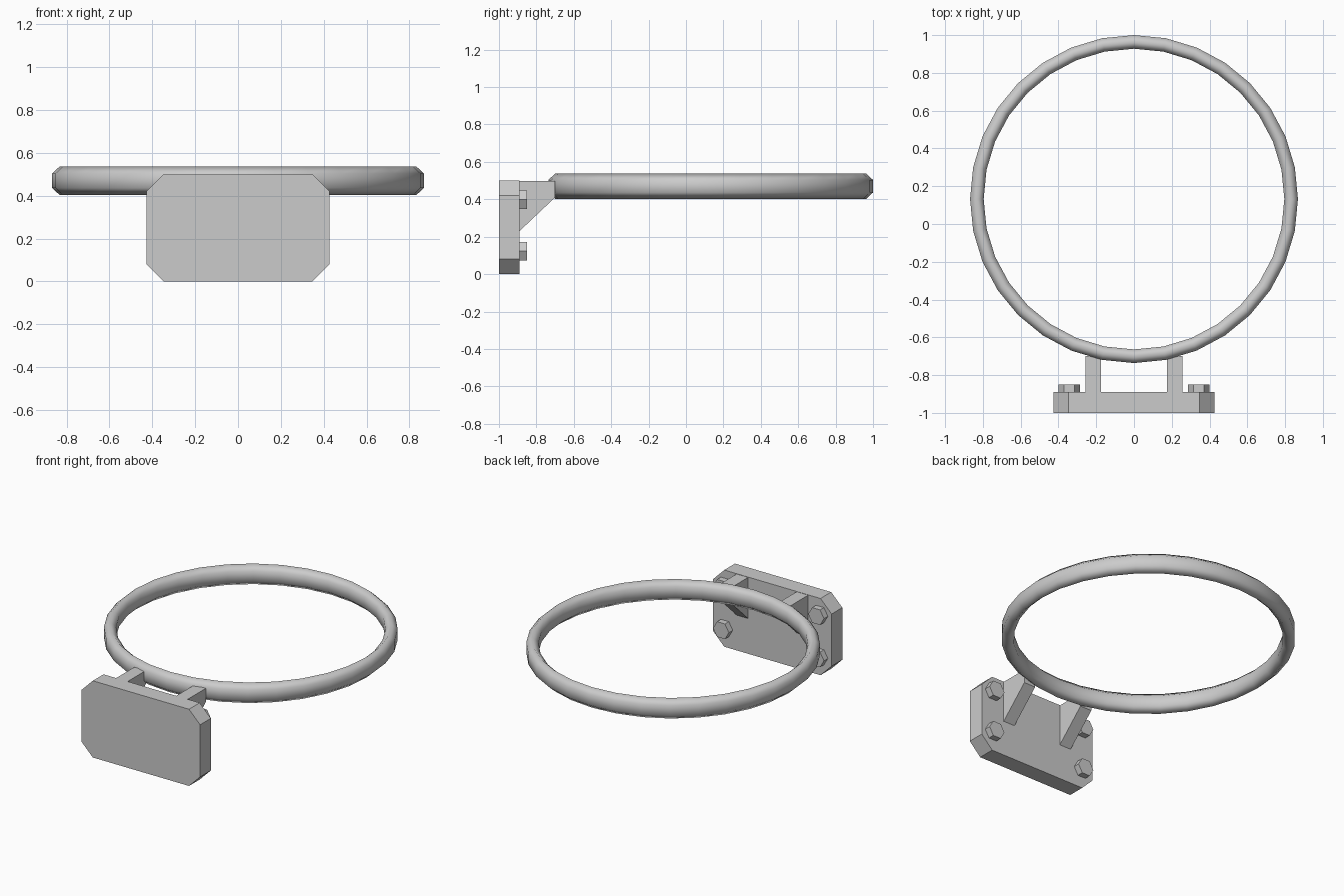
import bpy, bmesh, math
from mathutils import Matrix

if "Cube" in bpy.data.objects:
    bpy.data.objects.remove(bpy.data.objects["Cube"], do_unlink=True)

GREY = (0.6, 0.6, 0.6, 1)
metal = bpy.data.materials.new("grey metal")
metal.use_nodes = True
metal.diffuse_color = GREY
metal.node_tree.nodes["Principled BSDF"].inputs["Base Color"].default_value = GREY


def make(name, bm, smooth=False):
    bmesh.ops.recalc_face_normals(bm, faces=bm.faces)
    for f in bm.faces:
        f.smooth = smooth
    mesh = bpy.data.meshes.new(name)
    bm.to_mesh(mesh)
    bm.free()
    mesh.materials.append(metal)
    obj = bpy.data.objects.new(name, mesh)
    bpy.context.collection.objects.link(obj)
    return obj


def prism(name, outline, offset):
    """Extrude a flat outline of 3D points along an offset."""
    bm = bmesh.new()
    face = bm.faces.new([bm.verts.new(p) for p in outline])
    ext = bmesh.ops.extrude_face_region(bm, geom=[face])
    moved = [v for v in ext["geom"] if isinstance(v, bmesh.types.BMVert)]
    bmesh.ops.translate(bm, verts=moved, vec=offset)
    return make(name, bm)


# Hoop: flattened six-sided tube swept around a circle
SEGMENTS, SIDES = 32, 6
bm = bmesh.new()
rings = []
for i in range(SEGMENTS):
    a = math.tau * i / SEGMENTS
    ring = []
    for j in range(SIDES):
        b = math.tau * (j + 0.5) / SIDES
        r = 0.832 + 0.04 * math.cos(b) / math.cos(math.pi / SIDES) * 0.9
        z = 0.47 + 0.067 * math.sin(b)
        ring.append(bm.verts.new((r * math.cos(a), 0.132 + r * math.sin(a), z)))
    rings.append(ring)
for i in range(SEGMENTS):
    p, q = rings[i], rings[(i + 1) % SEGMENTS]
    for j in range(SIDES):
        k = (j + 1) % SIDES
        bm.faces.new((p[j], q[j], q[k], p[k]))
make("hoop", bm, smooth=True)

# Mounting plate with cut corners
W, H, C = 0.427, 0.5, 0.08
FRONT, BACK = -1.0, -0.89
corners = [(W - C, 0), (W, C), (W, H - C), (W - C, H)]
corners += [(-x, z) for x, z in reversed(corners)]
prism("mounting_plate", [(x, FRONT, z) for x, z in corners], (0, BACK - FRONT, 0))

# Tapered brackets and hex bolts on both sides
profile = [(BACK, 0.23), (-0.70, 0.41), (-0.70, 0.498), (BACK, 0.498)]
for side, s in (("left", 1), ("right", -1)):
    prism(side + "_bracket", [(s * 0.175, y, z) for y, z in profile], (s * 0.083, 0, 0))
    for level, z in (("upper", 0.398), ("lower", 0.123)):
        hexagon = [(s * 0.343 + 0.057 * math.cos(math.tau * k / 6), BACK,
                    z + 0.057 * math.sin(math.tau * k / 6)) for k in range(6)]
        prism(f"{side}_{level}_bolt", hexagon, (0, 0.04, 0))
